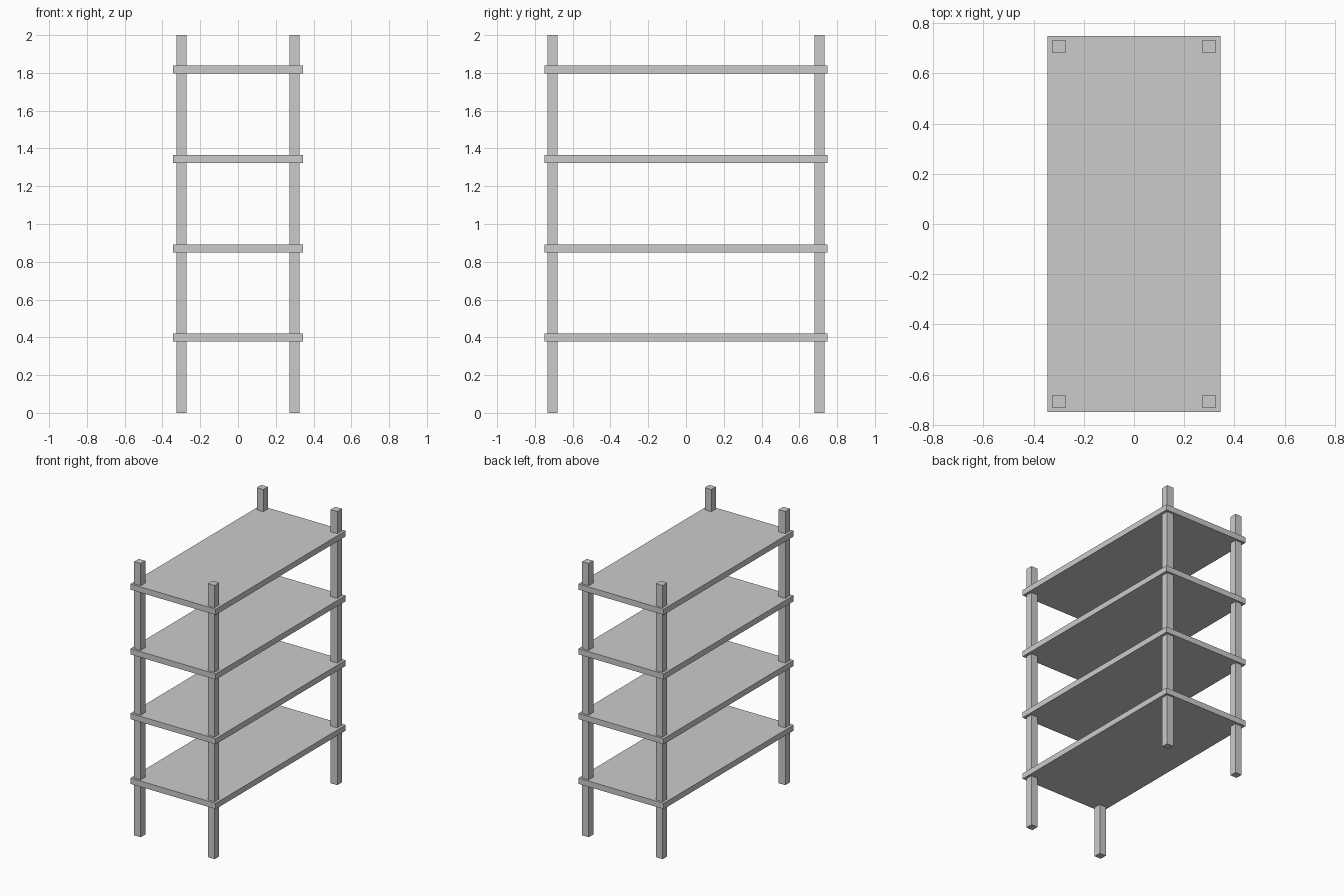
import bpy

if "Cube" in bpy.data.objects:
    bpy.data.objects.remove(bpy.data.objects["Cube"])


def box(name, center, size):
    bpy.ops.mesh.primitive_cube_add(size=1, location=center)
    obj = bpy.context.object
    obj.name = name
    obj.scale = size
    bpy.ops.object.transform_apply(location=False, rotation=False, scale=True)
    return obj


# Four square corner posts
POST = 0.053
for sx, side in ((-1, "left"), (1, "right")):
    for sy, end in ((-1, "front"), (1, "back")):
        box(f"{end}_{side}_post", (sx * 0.299, sy * 0.708, 1.0), (POST, POST, 2.0))

# Four evenly spaced shelf boards
for i in range(4):
    box(f"shelf_{i + 1}", (0, 0, 0.398 + i * 0.473), (0.69, 1.5, 0.042))
